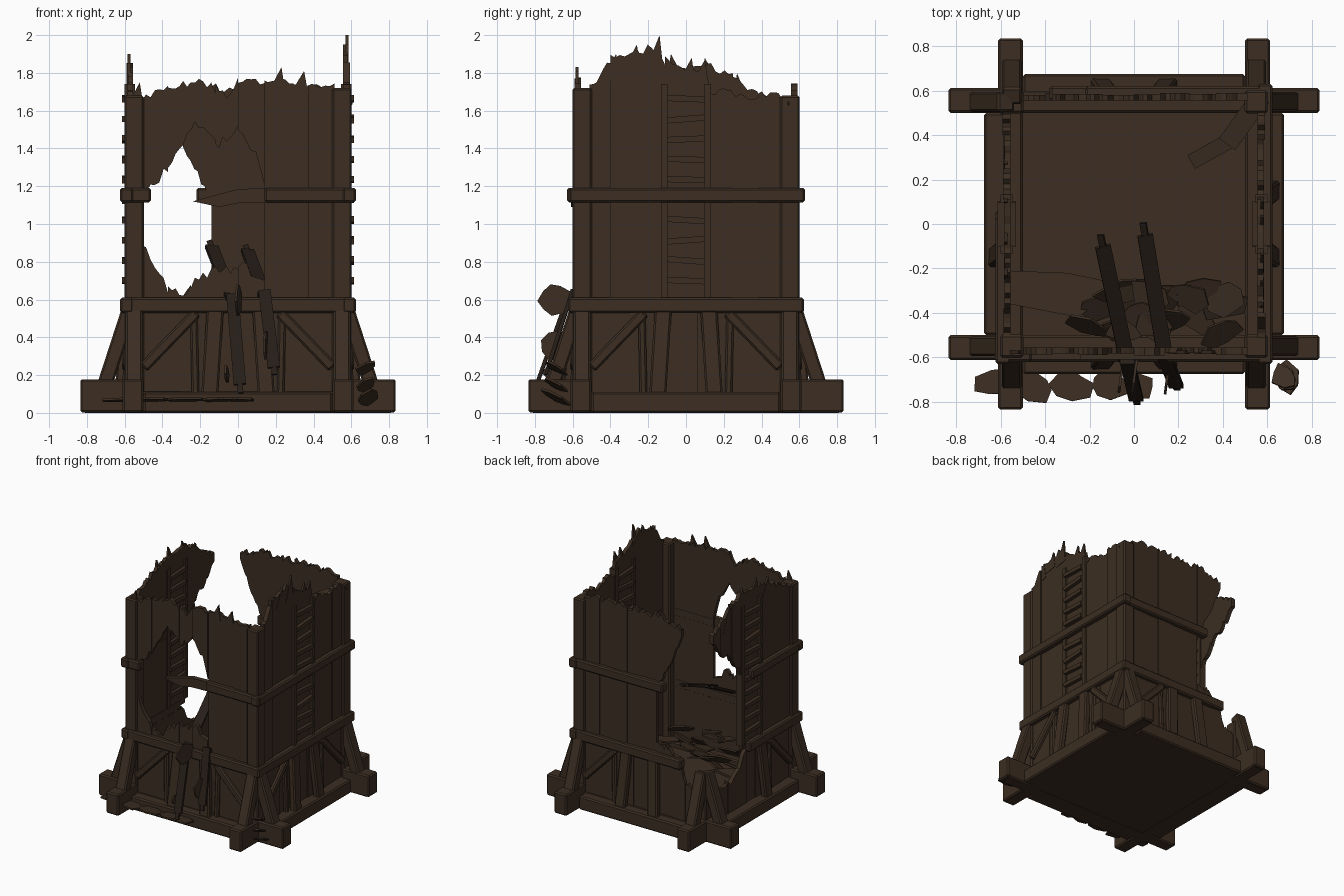
import bpy, bmesh, math, random
from mathutils import Vector, Matrix

if "Cube" in bpy.data.objects:
    bpy.data.objects.remove(bpy.data.objects["Cube"])

random.seed(7)
parts = {}


def material(name, rgb):
    m = bpy.data.materials.new(name)
    m.diffuse_color = (*rgb, 1)
    m.use_nodes = True
    m.node_tree.nodes["Principled BSDF"].inputs["Base Color"].default_value = m.diffuse_color
    return m


WOOD = material("brown wood", (0.045, 0.027, 0.016))
DARK = material("dark splintered wood", (0.020, 0.013, 0.009))


def part(name):
    return parts.setdefault(name, bmesh.new())


def side(i):
    """0 front, 1 right, 2 back, 3 left: turns the front wall to that side."""
    return Matrix.Rotation(i * math.pi / 2, 4, 'Z')


def box(name, lo, hi, M=Matrix()):
    lo, hi = Vector(lo), Vector(hi)
    S = Matrix.Translation((lo + hi) / 2) @ Matrix.Diagonal((*(hi - lo), 1))
    bmesh.ops.create_cube(part(name), size=1, matrix=M @ S)


def beam(name, p, q, w, h, M=Matrix(), hint=(0, 1, 0)):
    """Square timber from p to q; h is measured along the hint direction."""
    p, q = Vector(p), Vector(q)
    d = (q - p).normalized()
    s = d.cross(Vector(hint)).normalized()
    n = s.cross(d)
    R = Matrix((s, n, d)).transposed().to_4x4()
    S = Matrix.Diagonal((w, h, (q - p).length, 1))
    bmesh.ops.create_cube(part(name), size=1, matrix=M @ Matrix.Translation((p + q) / 2) @ R @ S)


def prism(name, pts, y0, y1, M=Matrix()):
    """Outline in x,z pulled from y0 to y1."""
    bm = part(name)
    a = [bm.verts.new(M @ Vector((x, y0, z))) for x, z in pts]
    b = [bm.verts.new(M @ Vector((x, y1, z))) for x, z in pts]
    bm.faces.new(a)
    bm.faces.new(b[::-1])
    for i in range(len(a)):
        j = (i + 1) % len(a)
        bm.faces.new((a[j], a[i], b[i], b[j]))


def shard(name, c, size, rot, n=7, t=0.012):
    """Flat splintered piece with a ragged outline."""
    pts = []
    for i in range(n):
        r = random.uniform(0.5, 1)
        a = 2 * math.pi * i / n
        pts.append((size[0] * r * math.cos(a), size[1] * r * math.sin(a)))
    M = Matrix.Translation(c)
    for ang, ax in zip(rot, 'ZXY'):
        M = M @ Matrix.Rotation(math.radians(ang), 4, ax)
    prism(name, pts, -t / 2, t / 2, M)


def lerp(line, u):
    if u <= line[0][0]:
        return line[0][1]
    for (a, za), (b, zb) in zip(line, line[1:]):
        if u <= b:
            return za + (zb - za) * (u - a) / (b - a)
    return line[-1][1]


def wall(name, i, edges, top, low=None, high=None, base=0.56, back=-0.556):
    """Row of planks with a ragged top and a torn hole between low and high."""
    for u0, u1 in zip(edges, edges[1:]):
        us = [u0 + (u1 - u0) * k / 6 for k in range(7)]
        y0 = -0.586 + random.uniform(-0.006, 0.006)

        def ragged(line, amt):
            return [(u, lerp(line, u) + random.uniform(-amt, amt)) for u in us]

        def board(b, t):
            run_b, run_t = [], []
            for pb, pt in list(zip(b, t)) + [((9, 1), (9, 0))]:
                if pt[1] - pb[1] > 0.01:
                    run_b.append(pb)
                    run_t.append(pt)
                else:
                    if len(run_b) > 1:
                        prism(name, run_b + run_t[::-1], y0, back, side(i))
                    run_b, run_t = [], []

        bot = [(u, base) for u in us]
        t = ragged(top, 0.025)
        if low and low[0][0] < (u0 + u1) / 2 < low[-1][0]:
            board(bot, ragged(low, 0.035))
            board(ragged(high, 0.03), t)
        else:
            board(bot, t)


# Upper plank walls
EDGES = [-0.51, -0.37, -0.25, -0.12, 0.0, 0.14, 0.25, 0.37, 0.51]
SIDE = [-0.51, -0.4, -0.25, -0.11, 0.11, 0.24, 0.38, 0.51]
wall("front_wall", 0, EDGES,
     [(-0.5, 1.67), (-0.4, 1.73), (-0.2, 1.75), (-0.04, 1.68), (0, 1.75), (0.5, 1.75)],
     [(-0.51, 0.92), (-0.45, 0.82), (-0.38, 0.66), (-0.26, 0.65), (-0.2, 0.74), (0, 0.78), (0.14, 0.72)],
     [(-0.51, 1.14), (-0.42, 1.22), (-0.31, 1.4), (-0.22, 1.53), (-0.1, 1.43), (0, 1.5), (0.1, 1.38), (0.14, 1.2)])
wall("right_wall", 1, SIDE,
     [(-0.5, 1.72), (-0.42, 1.86), (-0.3, 1.92), (-0.17, 1.93), (-0.08, 1.83), (0.1, 1.82), (0.13, 1.7), (0.5, 1.67)])
wall("back_wall", 2, EDGES,
     [(-0.5, 1.72), (0.2, 1.72), (0.4, 1.66), (0.5, 1.55)],
     [(0.14, 0.7), (0.25, 0.66), (0.37, 0.58), (0.4, 0.4), (0.52, 0.4)],
     [(0.14, 1.1), (0.25, 1.33), (0.38, 1.62), (0.42, 1.9)])
wall("left_wall", 3, SIDE,
     [(-0.5, 1.62), (-0.3, 1.75), (-0.1, 1.86), (0.2, 1.82), (0.35, 1.74), (0.5, 1.66)],
     [(-0.52, 0.4), (-0.14, 0.4), (-0.1, 0.7)],
     [(-0.5, 1.6), (-0.38, 1.45), (-0.25, 1.35), (-0.1, 1.15)])

# Lower walls, torn open around the back left corner
for i, top in ((0, [(0, 0.56)]), (1, [(0, 0.56)]),
               (2, [(0.36, 0.56), (0.4, 0.42), (0.5, 0.36)]),
               (3, [(-0.5, 0.36), (-0.2, 0.36), (-0.06, 0.54)])):
    wall("lower_wall", i, [-0.55, -0.3, -0.06, 0.06, 0.3, 0.4, 0.55], top, base=0.05)

# Tall splinters on the walls
for i, u, z, h in ((1, -0.4, 1.8, 0.1), (1, -0.29, 1.85, 0.1), (1, -0.17, 1.85, 0.15), (1, 0.0, 1.78, 0.1),
                   (1, 0.07, 1.77, 0.1), (3, 0.2, 1.75, 0.1), (3, 0.05, 1.8, 0.1), (3, -0.13, 1.78, 0.1),
                   (3, -0.3, 1.65, 0.15), (0, 0.2, 1.73, 0.1), (0, 0.32, 1.73, 0.08), (0, -0.55, 1.65, 0.1)):
    prism("top_splinters", [(u - 0.05, z - 0.05), (u + 0.05, z - 0.03), (u + 0.03, z + h)],
          -0.585, -0.57, side(i))

# Ground floor and underside
box("floor", (-0.6, -0.6, 0.001), (0.6, 0.6, 0.07))

for i in range(4):
    M = side(i)
    # Crossed foundation timbers with raised ends, and sill boards
    box("foundation_beams", (-0.82, -0.605, 0), (0.82, -0.5, 0.112 - 0.002 * (i % 2)), M)
    box("sills", (-0.5, -0.675, 0.0), (0.5, -0.57, 0.11), M)
    for s in (-1, 1):
        a, b = sorted((s * 0.56, s * 0.835))
        box("foundation_ends", (a, -0.612, 0.003), (b, -0.5, 0.178), M)
        # Sloping buttress standing on each timber end
        beam("buttresses", (s * 0.55, -0.575, 0.55), (s * 0.55, -0.705, 0.15), 0.09, 0.08, M)
        # Diagonal braces and leaning studs, lost where the wall is torn
        if (i, s) not in ((2, 1), (3, -1)):
            beam("braces", (s * 0.22, -0.595, 0.53), (s * 0.5, -0.595, 0.24), 0.055, 0.04, M)
            beam("studs", (s * 0.235, -0.585, 0.56), (s * 0.225, -0.595, 0.09), 0.04, 0.035, M)
        if (i, s) != (3, -1):
            beam("studs", (s * 0.12, -0.59, 0.56), (s * 0.15, -0.63, 0.09), 0.09, 0.05, M)

# Bands round the walls, snapped off at the torn corner and the front hole
for name, z0, z1, runs in (
        ("lower_band", 0.53, 0.61, ((0, -0.62, 0.62), (1, -0.624, 0.624), (2, -0.62, 0.38), (3, -0.06, 0.624))),
        ("middle_band", 1.115, 1.19, ((0, -0.625, -0.46), (0, 0.14, 0.625), (1, -0.63, 0.63),
                                      (2, -0.62, 0.22), (3, -0.03, 0.63)))):
    for i, a, b in runs:
        box(name, (a, -0.62 - 0.004 * (i % 2), z0), (b, -0.555, z1), side(i))
prism("band_splinter", [(0.16, 1.115), (0.16, 1.19), (0.0, 1.185), (-0.24, 1.12), (-0.1, 1.09), (0.0, 1.11)], -0.61, -0.57)

# Corner posts (the back left one is broken short)
for x, y, z in ((-1, -1, 1.68), (1, -1, 1.72), (1, 1, 1.68), (-1, 1, 0.5)):
    box("corner_posts", (x * 0.55 - 0.052, y * 0.55 - 0.052, 0.05), (x * 0.55 + 0.052, y * 0.55 + 0.052, z))

# Ladders on both side walls, rungs showing inside and out
for i in (1, 3):
    for s in (-1, 1):
        box("ladder_rails", (s * 0.115 - 0.018, -0.6, 0.6), (s * 0.115 + 0.018, -0.545, 1.74), side(i))
    for k in range(10):
        z = 0.7 + 0.107 * k
        t = random.uniform(-0.008, 0.008)
        for y in (-0.6, -0.545):
            beam("ladder_rungs", (-0.1, y, z - t), (0.1, y, z + t), 0.032, 0.03, side(i))

# Fallen dark planks, bent over the front sill of the hole
for path in (((-0.14, -0.1, 0.88), (-0.03, -0.62, 0.6), (0.01, -0.79, 0.15)),
             ((0.05, -0.05, 0.86), (0.14, -0.6, 0.62), (0.19, -0.73, 0.24))):
    p, q, r = map(Vector, path)
    beam("fallen_planks", p, q, 0.07, 0.02, hint=(0, 0.3, 1))
    beam("fallen_planks", q + Vector((0, 0, 0.03)), r, 0.065, 0.02)
    for a, b in ((p, p + (p - q) * 0.1), (r, r + (r - q) * 0.1)):
        beam("fallen_planks", a, b, 0.03, 0.015)

# Torn pieces hanging out in front
for c, s in (((0.0, -0.7, 0.6), (0.13, 0.14)), ((0.15, -0.69, 0.35), (0.11, 0.12)), ((-0.06, -0.7, 0.2), (0.1, 0.05))):
    shard("hanging_splinters", c, s, (82, 0, random.uniform(-20, 20)), 9)
# Rubble on the ground along the front
for x in (-0.62, -0.45, -0.28, -0.12, 0.02):
    shard("ground_rubble", (x, -0.72, 0.07), (0.12, 0.09), (random.uniform(-20, 20), 84, 0), 8)
for z in (0.08, 0.15, 0.24):
    shard("ground_rubble", (0.68, -0.69, z), (0.07, 0.1), (30, 60, random.uniform(-30, 30)), 7)
# Rubble heap on the floor inside
for k in range(20):
    y = random.uniform(-0.5, -0.28)
    shard("floor_rubble", (random.uniform(-0.2, 0.45), y, random.uniform(0.1, 0.1 + (-y - 0.2) * 1.3)),
          (0.13, 0.09), (random.uniform(-40, 40), random.uniform(95, 150), random.uniform(-20, 20)), 7)
prism("floor_boards", [(-0.56, -0.21), (-0.3, -0.22), (-0.06, -0.27), (-0.25, -0.42), (-0.56, -0.36)],
      0.1, 0.12, Matrix(((1, 0, 0, 0), (0, 0, 1, 0), (0, 1, 0, 0), (0, 0, 0, 1))))
# Loose board dangling in the back right corner
beam("dangling_board", (0.57, 0.57, 1.64), (0.42, 0.36, 1.58), 0.09, 0.015, hint=(0, 0, 1))
beam("dangling_board", (0.44, 0.38, 1.58), (0.26, 0.28, 1.5), 0.07, 0.015, hint=(0, 0, 1))

BEVELLED = {"foundation_beams", "foundation_ends", "sills", "buttresses", "lower_band",
            "middle_band", "corner_posts", "studs", "braces"}
for name, bm in parts.items():
    bmesh.ops.recalc_face_normals(bm, faces=bm.faces)
    mesh = bpy.data.meshes.new(name)
    bm.to_mesh(mesh)
    bm.free()
    mesh.materials.append(DARK if name == "fallen_planks" else WOOD)
    ob = bpy.data.objects.new(name, mesh)
    bpy.context.collection.objects.link(ob)
    if name in BEVELLED:
        mod = ob.modifiers.new("worn_edges", 'BEVEL')
        mod.width = 0.01
        mod.segments = 1
